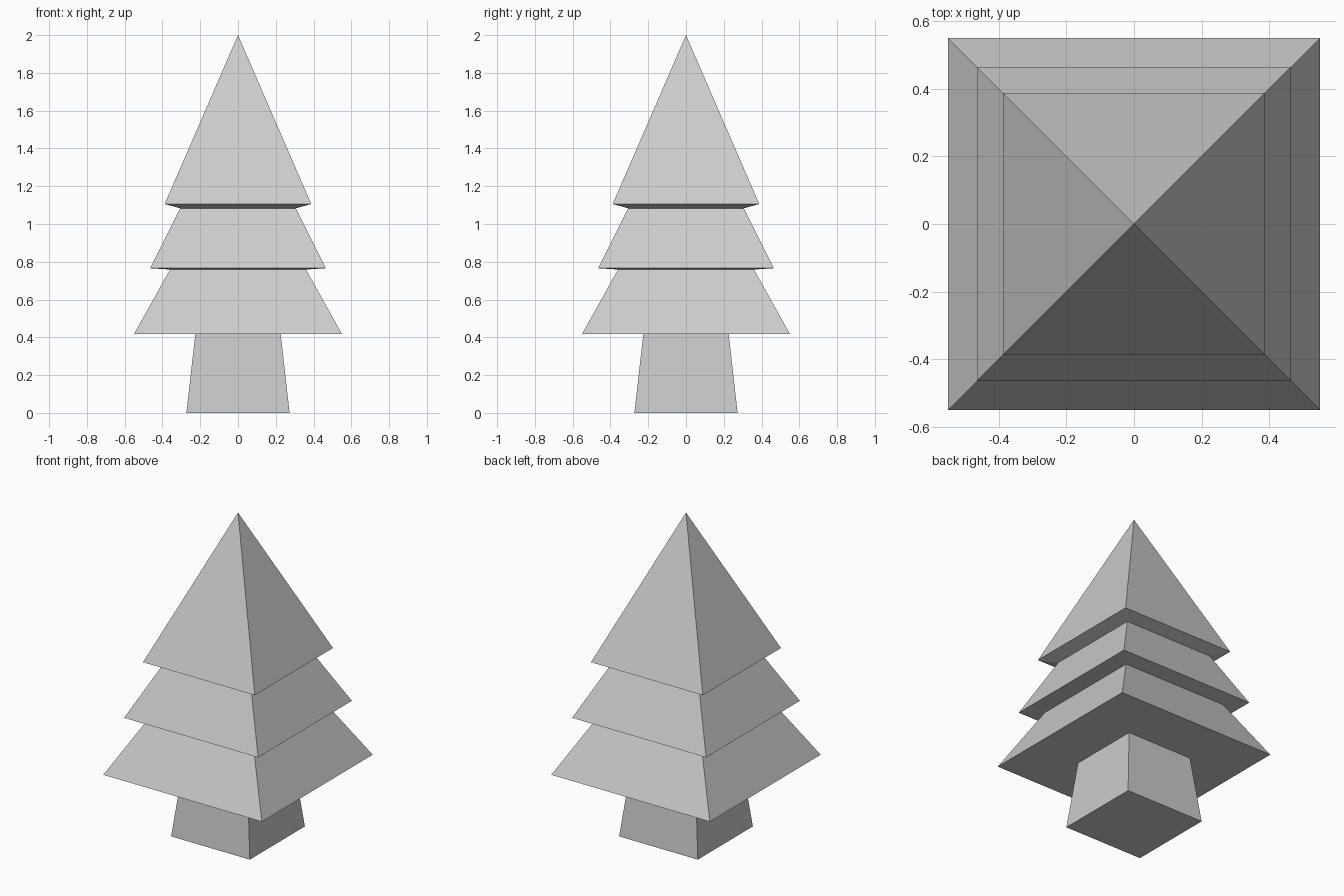
import bpy
import bmesh

if "Cube" in bpy.data.objects:
    bpy.data.objects.remove(bpy.data.objects["Cube"])


def square_stack(name, profile, cap_bottom=False):
    """Stack square rings (half width, height); zero width makes a tip."""
    bm = bmesh.new()
    previous = None
    for half, z in profile:
        if half == 0:
            tip = bm.verts.new((0, 0, z))
            ring = [tip] * 4
        else:
            ring = [bm.verts.new((sx * half, sy * half, z))
                    for sx, sy in ((-1, -1), (1, -1), (1, 1), (-1, 1))]
        if previous:
            for i in range(4):
                j = (i + 1) % 4
                corners = [previous[i], previous[j], ring[j], ring[i]]
                bm.faces.new(list(dict.fromkeys(corners)))
        elif cap_bottom:
            bm.faces.new(ring[::-1])
        previous = ring
    mesh = bpy.data.meshes.new(name)
    bm.to_mesh(mesh)
    bm.free()
    obj = bpy.data.objects.new(name, mesh)
    bpy.context.collection.objects.link(obj)
    return obj


# Tapered trunk, open where it meets the foliage
square_stack("trunk", [(0.273, 0), (0.226, 0.418)], cap_bottom=True)

# Three foliage tiers, each with an underside running in to the tier below
square_stack("foliage", [
    (0.226, 0.418), (0.55, 0.418),
    (0.36, 0.759), (0.465, 0.766),
    (0.306, 1.083), (0.388, 1.106),
    (0, 2.0),
])
